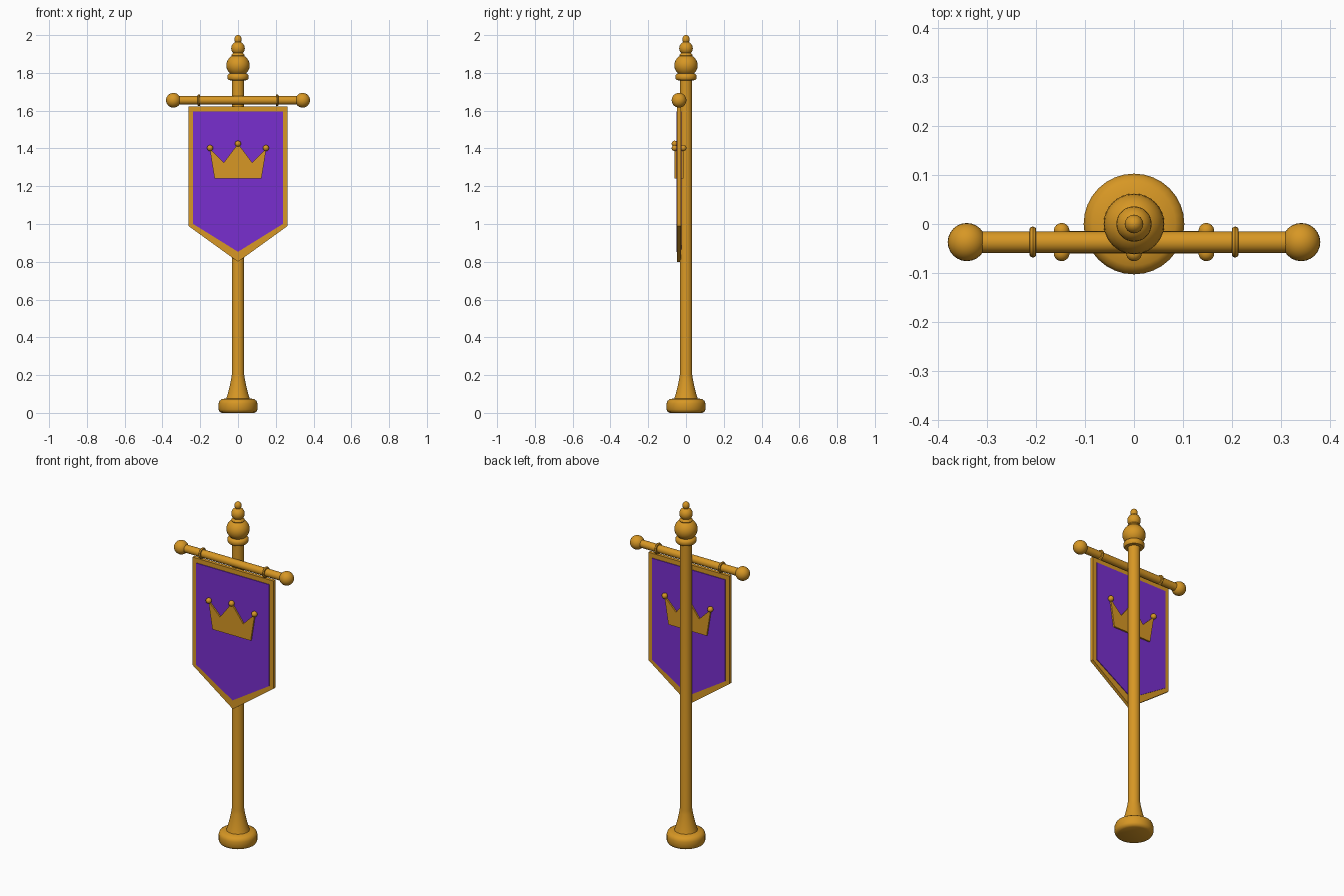
import bpy, bmesh, math
from mathutils import Matrix

if "Cube" in bpy.data.objects:
    bpy.data.objects.remove(bpy.data.objects["Cube"])


def material(name, rgb):
    m = bpy.data.materials.new(name)
    m.diffuse_color = (*rgb, 1)
    m.use_nodes = True
    m.node_tree.nodes["Principled BSDF"].inputs["Base Color"].default_value = m.diffuse_color
    return m


GOLD = material("gold", (0.68, 0.31, 0.018))
PURPLE = material("purple", (0.19, 0.028, 0.62))
BAR_Y, BAR_Z = -0.037, 1.655


def finish(name, bm, mat, smooth=True):
    bmesh.ops.recalc_face_normals(bm, faces=bm.faces)
    me = bpy.data.meshes.new(name)
    bm.to_mesh(me)
    bm.free()
    me.materials.append(mat)
    ob = bpy.data.objects.new(name, me)
    bpy.context.collection.objects.link(ob)
    if smooth:
        bpy.ops.object.select_all(action='DESELECT')
        ob.select_set(True)
        bpy.context.view_layer.objects.active = ob
        bpy.ops.object.shade_smooth_by_angle(angle=math.radians(40))
    return ob


def lathe(name, profile, matrix=Matrix(), steps=32):
    """Spin (radius, height) points around z, with closed ends."""
    bm = bmesh.new()
    pts = [(0, profile[0][1])] + profile + [(0, profile[-1][1])]
    vs = [bm.verts.new((r, 0, z)) for r, z in pts]
    edges = [bm.edges.new(p) for p in zip(vs, vs[1:])]
    bmesh.ops.spin(bm, geom=vs + edges, cent=(0, 0, 0), axis=(0, 0, 1),
                   angle=math.tau, steps=steps)
    bmesh.ops.remove_doubles(bm, verts=bm.verts, dist=1e-5)
    bmesh.ops.transform(bm, matrix=matrix, verts=bm.verts)
    return finish(name, bm, GOLD)


def ball(name, loc, r, stretch=1):
    bm = bmesh.new()
    bmesh.ops.create_uvsphere(bm, u_segments=24, v_segments=14, radius=r,
        matrix=Matrix.Translation(loc) @ Matrix.Diagonal((1, 1, stretch, 1)))
    return finish(name, bm, GOLD)


def plate(name, half, y0, y1, mat):
    """Extrude a mirrored (x, z) outline from y0 to y1."""
    outline = half + [(-x, z) for x, z in reversed(half) if x > 0]
    bm = bmesh.new()
    face = bm.faces.new([bm.verts.new((x, y0, z)) for x, z in outline])
    ext = bmesh.ops.extrude_face_region(bm, geom=[face])
    for v in ext["geom"]:
        if isinstance(v, bmesh.types.BMVert):
            v.co.y = y1
    return finish(name, bm, mat, smooth=False)


# Pole with rounded foot and flare
lathe("pole", [(0.085, 0), (0.097, 0.006), (0.103, 0.018), (0.103, 0.05), (0.098, 0.064),
               (0.085, 0.073), (0.062, 0.077), (0.053, 0.105), (0.043, 0.145),
               (0.036, 0.18), (0.033, 0.20), (0.033, 1.78)])

# Finial
lathe("finial_collar", [(0.035, 1.76), (0.05, 1.762), (0.056, 1.77), (0.056, 1.785),
                        (0.05, 1.794), (0.035, 1.8)])
ball("finial_large_ball", (0, 0, 1.84), 0.062, 0.95)
lathe("finial_neck", [(0.03, 1.88), (0.036, 1.893), (0.03, 1.9), (0.024, 1.91)])
ball("finial_middle_ball", (0, 0, 1.93), 0.036)
ball("finial_tip", (0, 0, 1.977), 0.019, 1.21)

# Crossbar with end balls and hanging rings
along_x = Matrix.Translation((0, BAR_Y, BAR_Z)) @ Matrix.Rotation(math.pi / 2, 4, 'Y')
lathe("crossbar", [(0.022, -0.33), (0.022, 0.33)], along_x)
for side, s in (("left", -1), ("right", 1)):
    ball(f"crossbar_ball_{side}", (s * 0.342, BAR_Y, BAR_Z), 0.039)
    shift = Matrix.Translation((s * 0.207, 0, 0))
    lathe(f"hanging_ring_{side}", [(0.021, -0.007), (0.029, -0.006), (0.032, 0),
                                   (0.029, 0.006), (0.021, 0.007)], shift @ along_x)

# Banner: gold border and purple cloth
plate("banner_border", [(0, 0.80), (0.263, 0.99), (0.263, 1.622)], -0.047, -0.027, GOLD)
plate("banner_cloth", [(0, 0.853), (0.237, 1.0), (0.237, 1.595)], -0.051, -0.023, PURPLE)

# Crown emblem, raised on both sides, with a ball on each point
plate("crown", [(0.124, 1.24), (0.15, 1.40), (0.075, 1.325), (0, 1.425)],
      -0.060, -0.014, GOLD)
for face, y in (("front", -0.060), ("back", -0.014)):
    for x, z in ((-0.148, 1.402), (0, 1.425), (0.148, 1.402)):
        ball(f"crown_ball_{face}", (x, y, z), 0.016)
